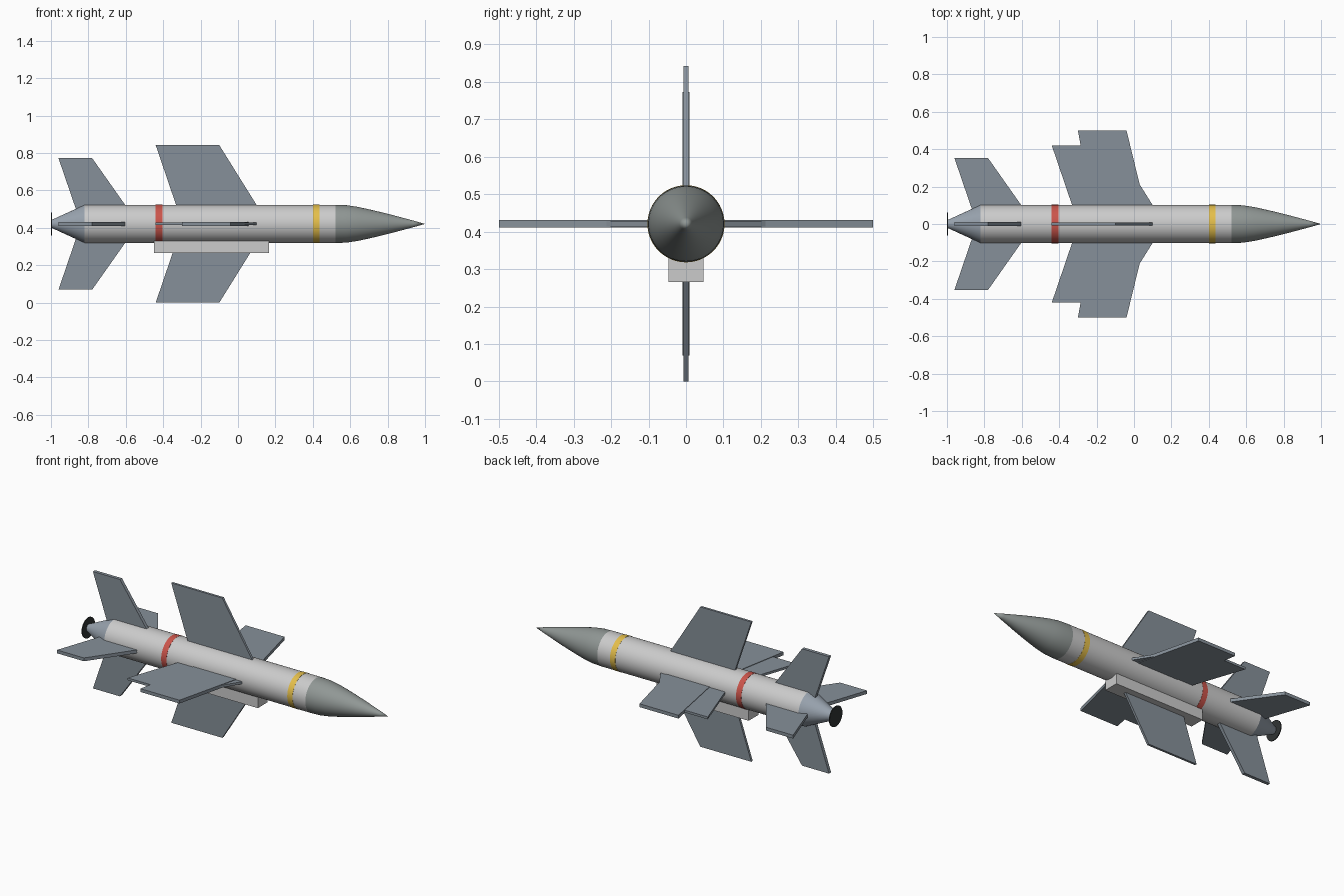
import bpy, bmesh, math
from mathutils import Matrix, Vector

if "Cube" in bpy.data.objects:
    bpy.data.objects.remove(bpy.data.objects["Cube"])

AXIS_Z = 0.421
R = 0.102


def material(name, rgb):
    m = bpy.data.materials.new(name)
    m.diffuse_color = (*rgb, 1)
    m.use_nodes = True
    m.node_tree.nodes["Principled BSDF"].inputs["Base Color"].default_value = m.diffuse_color
    return m


WHITE = material("body_white", (0.72, 0.74, 0.72))
NOSE = material("nose_grey", (0.28, 0.31, 0.30))
FIN = material("fin_grey", (0.24, 0.28, 0.32))
TAIL = material("tail_grey", (0.32, 0.37, 0.43))
RED = material("band_red", (0.60, 0.09, 0.07))
YELLOW = material("band_yellow", (0.78, 0.52, 0.07))
BLACK = material("nozzle_black", (0.03, 0.035, 0.035))
POD = material("pod_grey", (0.60, 0.61, 0.60))


def finish(name, bm, mat, smooth=False):
    bmesh.ops.remove_doubles(bm, verts=bm.verts, dist=1e-5)
    bmesh.ops.recalc_face_normals(bm, faces=bm.faces)
    me = bpy.data.meshes.new(name)
    bm.to_mesh(me)
    bm.free()
    me.materials.append(mat)
    ob = bpy.data.objects.new(name, me)
    ob.location.z = AXIS_Z
    bpy.context.collection.objects.link(ob)
    if smooth:
        bpy.ops.object.select_all(action='DESELECT')
        ob.select_set(True)
        bpy.context.view_layer.objects.active = ob
        bpy.ops.object.shade_smooth_by_angle(angle=math.radians(30))
    return ob


def lathe(name, profile, mat, steps=48):
    """Revolve (x, radius) points around the long axis."""
    bm = bmesh.new()
    vs = [bm.verts.new((x, 0, r)) for x, r in profile]
    es = [bm.edges.new(p) for p in zip(vs, vs[1:])]
    bmesh.ops.spin(bm, geom=vs + es, cent=(0, 0, 0), axis=(1, 0, 0),
                   angle=2 * math.pi, steps=steps)
    return finish(name, bm, mat, True)


def plate(name, outline, thick, angle, mat):
    """Flat fin from an (x, radius) outline, turned around the long axis."""
    bm = bmesh.new()
    f = bm.faces.new([bm.verts.new((x, -thick / 2, r)) for x, r in outline])
    new = bmesh.ops.extrude_face_region(bm, geom=[f])["geom"]
    bmesh.ops.translate(bm, vec=Vector((0, thick, 0)),
                        verts=[v for v in new if isinstance(v, bmesh.types.BMVert)])
    bmesh.ops.rotate(bm, cent=(0, 0, 0), verts=bm.verts,
                     matrix=Matrix.Rotation(angle, 3, 'X'))
    return finish(name, bm, mat)


# Fuselage
lathe("body_tube", [(-0.82, 0), (-0.82, R), (0.52, R), (0.52, 0)], WHITE)
lathe("nose_cone", [(0.52, 0), (0.52, R), (0.58, 0.1), (0.64, 0.091), (0.70, 0.078),
                    (0.76, 0.064), (0.82, 0.049), (0.88, 0.033), (0.94, 0.017),
                    (1.0, 0)], NOSE)
lathe("tail_cone", [(-0.82, 0), (-0.82, R), (-0.995, 0.022), (-0.995, 0)], TAIL)
lathe("nozzle", [(-0.995, 0), (-0.995, 0.061), (-1.0, 0.061), (-1.0, 0)], BLACK)

# Coloured bands
for name, x0, x1, mat in (("red_band", -0.44, -0.405, RED),
                          ("yellow_band", 0.40, 0.435, YELLOW)):
    lathe(name, [(x0, 0.09), (x0, R + 0.001), (x1, R + 0.001), (x1, 0.09)], mat)

# Main wings and tail fins in a cross
wing = [(0.125, 0.06), (-0.10, 0.421), (-0.44, 0.421), (-0.317, 0.06)]
fin = [(-0.567, 0.05), (-0.78, 0.352), (-0.96, 0.352), (-0.86, 0.06)]
for i in range(4):
    a = i * math.pi / 2
    plate(f"main_wing_{i + 1}", wing, 0.014, a, FIN)
    plate(f"tail_fin_{i + 1}", fin, 0.02, a, FIN)

# Wider overlay panels on the two horizontal wings
panel = [(0.06, 0.09), (-0.04, 0.5), (-0.30, 0.5), (-0.225, 0.09)]
for side, a in (("left", math.pi / 2), ("right", -math.pi / 2)):
    plate(f"wing_panel_{side}", panel, 0.02, a, FIN)

# Belly pod
bm = bmesh.new()
bmesh.ops.create_cube(bm, size=1)
bmesh.ops.scale(bm, vec=(0.615, 0.094, 0.07), verts=bm.verts)
bmesh.ops.translate(bm, vec=(-0.1425, 0, 0.30 - AXIS_Z), verts=bm.verts)
finish("belly_pod", bm, POD)
